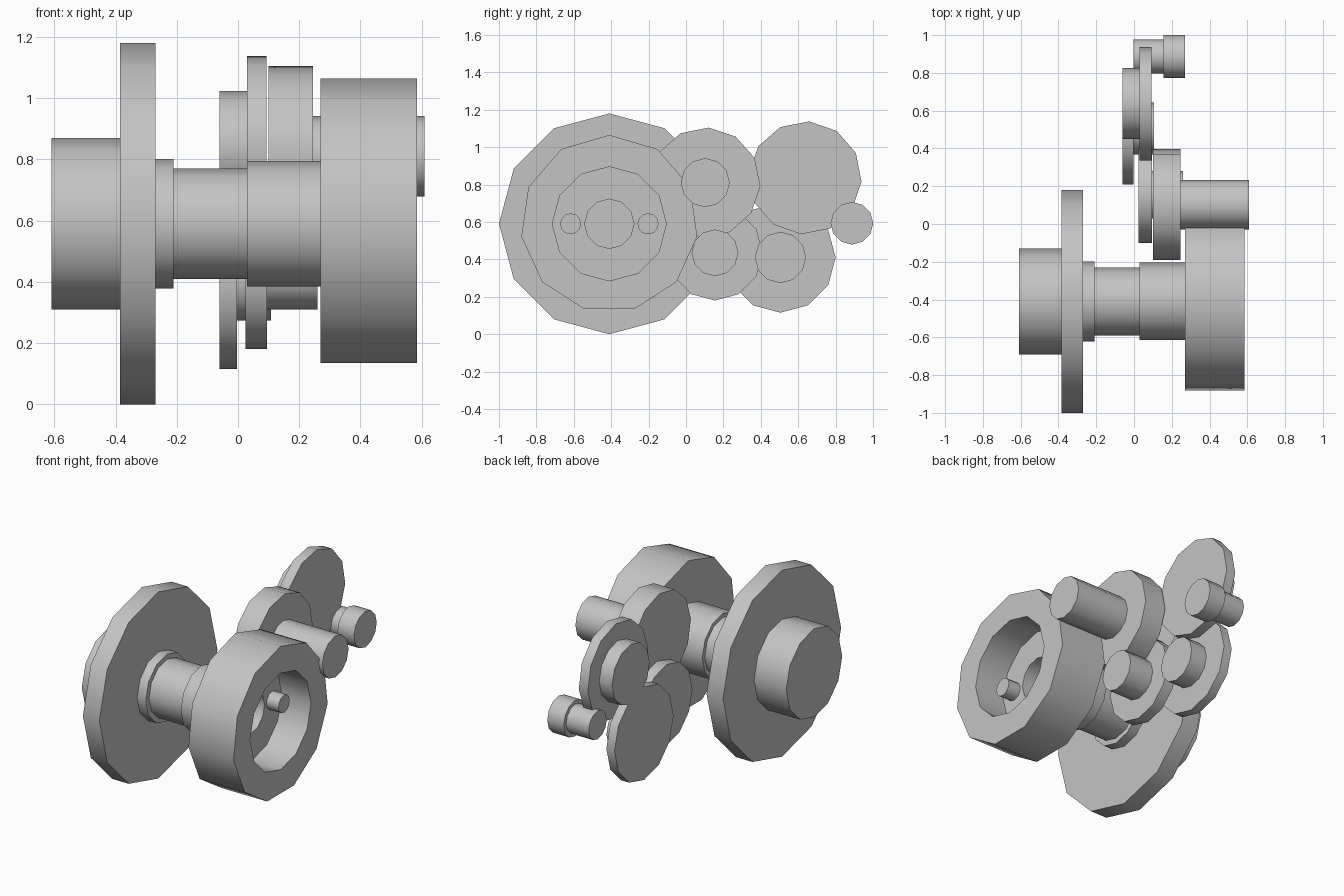
import bpy, bmesh
from math import radians, pi, sin, cos

cube = bpy.data.objects.get("Cube")
if cube:
    bpy.data.objects.remove(cube, do_unlink=True)

COLOUR = (0.55, 0.55, 0.55, 1.0)
metal = bpy.data.materials.new("plain grey")
metal.use_nodes = True
metal.diffuse_color = COLOUR
metal.node_tree.nodes["Principled BSDF"].inputs["Base Color"].default_value = COLOUR


def smooth(ob):
    bpy.ops.object.select_all(action="DESELECT")
    ob.select_set(True)
    bpy.context.view_layer.objects.active = ob
    bpy.ops.object.shade_smooth_by_angle(angle=radians(40))


def disc(name, x0, x1, centre, radius, sides=12, turn=0.0):
    """Closed prism along x with its first corner at the top."""
    bm = bmesh.new()
    rings = []
    for x in (x0, x1):
        ring = []
        for i in range(sides):
            a = pi / 2 + radians(turn) + 2 * pi * i / sides
            ring.append(bm.verts.new((x, centre[0] + radius * cos(a),
                                      centre[1] + radius * sin(a))))
        rings.append(ring)
        bm.faces.new(ring)
    for i in range(sides):
        j = (i + 1) % sides
        bm.faces.new((rings[0][i], rings[0][j], rings[1][j], rings[1][i]))
    bmesh.ops.recalc_face_normals(bm, faces=bm.faces)
    mesh = bpy.data.meshes.new(name)
    bm.to_mesh(mesh)
    bm.free()
    ob = bpy.data.objects.new(name, mesh)
    bpy.context.collection.objects.link(ob)
    mesh.materials.append(metal)
    smooth(ob)
    return ob


def cut(target, cutter):
    bpy.context.view_layer.objects.active = target
    mod = target.modifiers.new("cut", "BOOLEAN")
    mod.operation = "DIFFERENCE"
    mod.solver = "EXACT"
    mod.object = cutter
    bpy.ops.object.modifier_apply(modifier=mod.name)
    bpy.data.objects.remove(cutter, do_unlink=True)


# Main rotor: stepped shaft with a large flange
MAIN = (-0.41, 0.59)
disc("rear_hub", -0.61, -0.385, MAIN, 0.28)
disc("large_flange", -0.385, -0.27, MAIN, 0.59)
disc("flange_collar", -0.27, -0.21, MAIN, 0.212)
disc("main_shaft", -0.21, 0.03, MAIN, 0.18)
disc("drum_neck", 0.03, 0.27, MAIN, 0.205)

# Drum with a recess, a central bore and two drive pins
drum = disc("drum", 0.27, 0.585, MAIN, 0.475, sides=11)
cut(drum, disc("recess_cutter", 0.38, 0.70, MAIN, 0.305))
cut(drum, disc("bore_cutter", 0.28, 0.50, MAIN, 0.132))
smooth(drum)
for side, name in ((-1, "front_pin"), (1, "rear_pin")):
    disc(name, 0.375, 0.465, (MAIN[0] + side * 0.207, MAIN[1]), 0.056)

# Gear train: each wheel with its own stub shaft
UPPER = (0.103, 0.81)
disc("upper_wheel", 0.10, 0.245, UPPER, 0.295, turn=-3.5)
disc("upper_shaft", 0.245, 0.61, UPPER, 0.131)

LOWER = (0.155, 0.435)
disc("lower_wheel", 0.025, 0.095, LOWER, 0.255)
disc("lower_shaft", 0.095, 0.26, LOWER, 0.125)

IDLER = (0.505, 0.41)
disc("idler_wheel", -0.06, -0.003, IDLER, 0.295)
disc("idler_shaft", -0.003, 0.107, IDLER, 0.137)

REAR = (0.637, 0.836)
disc("rear_wheel", 0.03, 0.093, REAR, 0.302, turn=-4)
disc("rear_wheel_hub", -0.06, 0.03, REAR, 0.188)

# Small stepped roller at the back
ROLLER = (0.887, 0.593)
disc("roller", 0.155, 0.27, ROLLER, 0.114)
disc("roller_shaft", -0.003, 0.155, ROLLER, 0.09)
